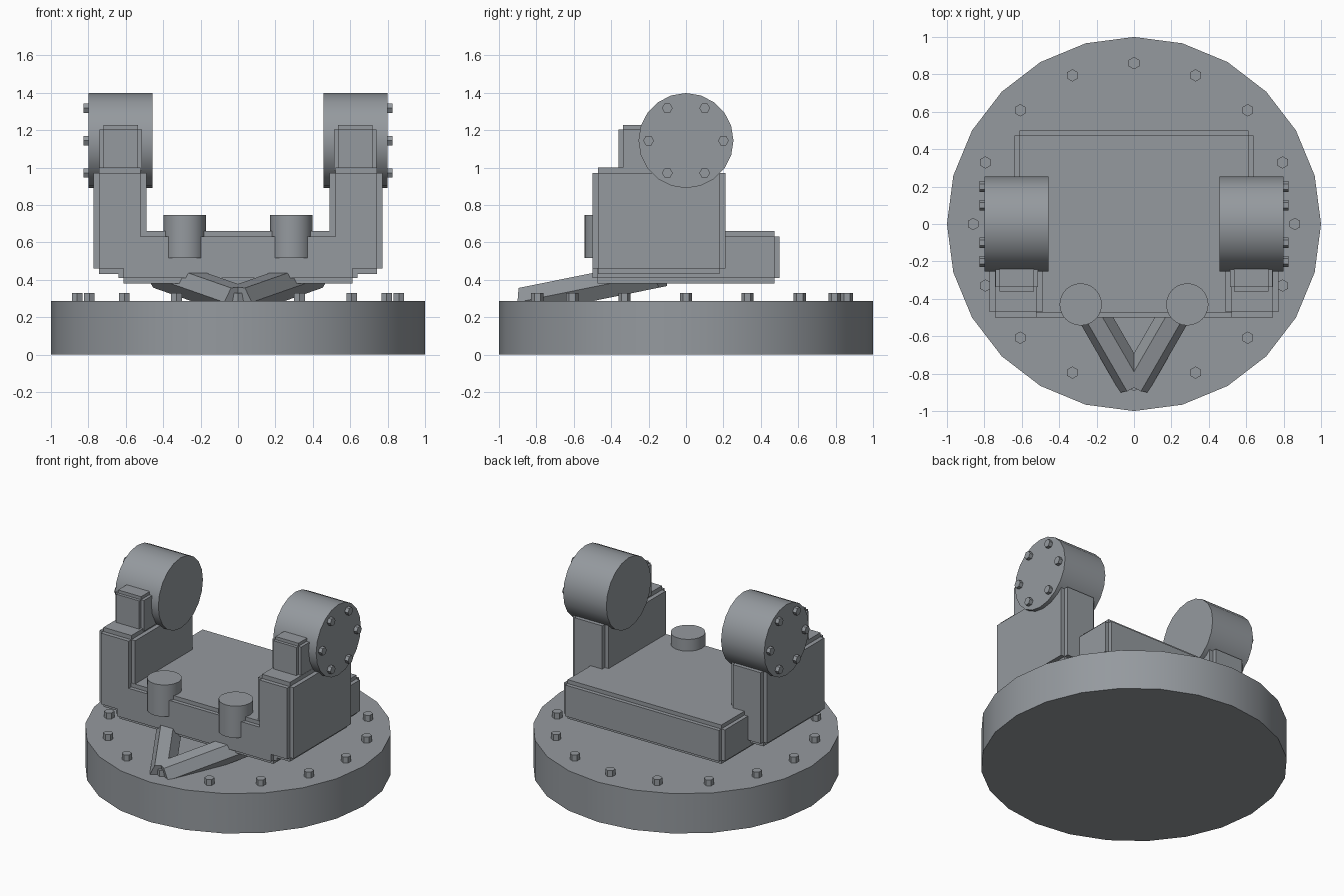
import bpy, bmesh, math
from mathutils import Vector

if "Cube" in bpy.data.objects:
    bpy.data.objects.remove(bpy.data.objects["Cube"])

# Dark steel grey for every part
steel = bpy.data.materials.new("steel_grey")
steel.diffuse_color = (0.30, 0.322, 0.345, 1)
steel.use_nodes = True
steel.node_tree.nodes["Principled BSDF"].inputs["Base Color"].default_value = steel.diffuse_color


def finish(name, bm):
    bmesh.ops.recalc_face_normals(bm, faces=bm.faces)
    me = bpy.data.meshes.new(name)
    bm.to_mesh(me)
    bm.free()
    me.materials.append(steel)
    ob = bpy.data.objects.new(name, me)
    bpy.context.collection.objects.link(ob)
    return ob


def smooth(ob):
    bpy.ops.object.select_all(action='DESELECT')
    ob.select_set(True)
    bpy.context.view_layer.objects.active = ob
    bpy.ops.object.shade_smooth_by_angle(angle=math.radians(30))


def add_prism(bm, sides, r, a, b, u):
    """Closed prism from a to b, with its first corner in direction u."""
    a, b = Vector(a), Vector(b)
    d = (b - a).normalized()
    u = Vector(u)
    u = (u - d * u.dot(d)).normalized()
    v = d.cross(u)
    offs = []
    for i in range(sides):
        t = 2 * math.pi * i / sides
        offs.append((u * math.cos(t) + v * math.sin(t)) * r)
    lo = [bm.verts.new(a + o) for o in offs]
    hi = [bm.verts.new(b + o) for o in offs]
    bm.faces.new(lo[::-1])
    bm.faces.new(hi)
    for i in range(sides):
        j = (i + 1) % sides
        bm.faces.new((lo[i], lo[j], hi[j], hi[i]))


def prism(name, *args):
    bm = bmesh.new()
    add_prism(bm, *args)
    return finish(name, bm)


def notched_box(name, lo, hi, step):
    """Box with a square groove cut along every edge."""
    lo, hi = Vector(lo), Vector(hi)
    bm = bmesh.new()
    bmesh.ops.create_cube(bm, size=1)
    size = hi - lo - Vector((2 * step,) * 3)
    for v in bm.verts:
        v.co = Vector([c * s for c, s in zip(v.co, size)]) + (lo + hi) / 2
    bm.normal_update()
    faces = bmesh.ops.extrude_discrete_faces(bm, faces=bm.faces[:])['faces']
    for f in faces:
        f.normal_update()
        n = f.normal.copy()
        for v in f.verts:
            v.co += n * step
    return finish(name, bm)


# Round base plate with a ring of bolts
smooth(prism("base_plate", 24, 1, (0, 0, 0), (0, 0, 0.287), (0, 1, 0)))
bm = bmesh.new()
for i in range(16):
    t = i * math.pi / 8
    x, y = 0.86 * math.sin(t), 0.86 * math.cos(t)
    add_prism(bm, 6, 0.033, (x, y, 0.27), (x, y, 0.33), (0, 1, 0))
finish("base_bolts", bm)

# Central platform
notched_box("platform", (-0.64, -0.5, 0.38), (0.64, 0.5, 0.66), 0.028)

for s, side in ((-1, "left"), (1, "right")):
    def span(x0, x1):
        return sorted((s * x0, s * x1))

    # Upright arm and the block on top of it
    x0, x1 = span(0.49, 0.772)
    notched_box(side + "_arm", (x0, -0.5, 0.43), (x1, 0.21, 1.001), 0.03)
    x0, x1 = span(0.513, 0.74)
    notched_box(side + "_arm_block", (x0, -0.36, 0.96), (x1, 0.12, 1.226), 0.022)

    # Pivot drum with bolts on its outer face
    cz = 1.144
    smooth(prism(side + "_drum", 20, 0.254, (s * 0.457, 0, cz), (s * 0.8, 0, cz), (0, 0, 1)))
    bm = bmesh.new()
    for i in range(6):
        t = i * math.pi / 3
        y, z = 0.2 * math.cos(t), cz + 0.2 * math.sin(t)
        add_prism(bm, 6, 0.029, (s * 0.78, y, z), (s * 0.826, y, z), (0, 1, 0))
    finish(side + "_drum_bolts", bm)

    # Front post set into the platform edge
    smooth(prism(side + "_post", 24, 0.113, (s * 0.285, -0.43, 0.517),
                 (s * 0.285, -0.43, 0.745), (0, 1, 0)))

    # Hexagonal strut; the two form a flat V that is tilted up to the back
    prism(side + "_strut", 6, 0.085, (0, -0.86, 0.288), (s * 0.417, -0.138, 0.434),
          (0.866, -0.5 * s, -0.101 * s))
